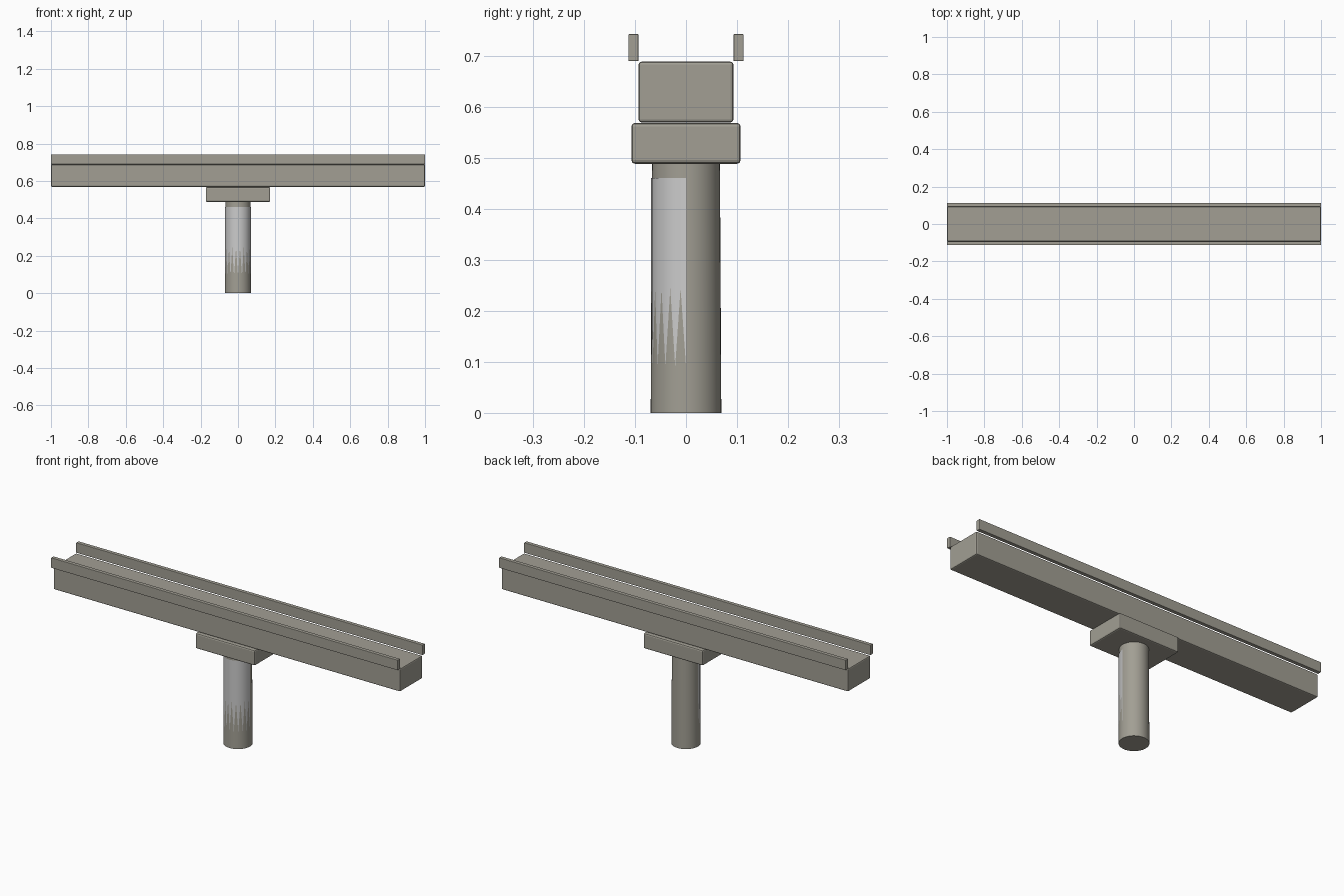
import bpy, bmesh, math

cube = bpy.data.objects.get("Cube")
if cube:
    bpy.data.objects.remove(cube, do_unlink=True)


def material(name, rgb):
    m = bpy.data.materials.new(name)
    m.use_nodes = True
    m.diffuse_color = (*rgb, 1)
    m.node_tree.nodes["Principled BSDF"].inputs["Base Color"].default_value = (*rgb, 1)
    return m


concrete = material("concrete", (0.36, 0.345, 0.295))
pale_grey = material("pale grey", (0.6, 0.6, 0.6))


def add_object(name, bm, mat):
    mesh = bpy.data.meshes.new(name)
    bm.to_mesh(mesh)
    bm.free()
    mesh.materials.append(mat)
    ob = bpy.data.objects.new(name, mesh)
    bpy.context.collection.objects.link(ob)
    return ob


def smooth(ob):
    bpy.ops.object.select_all(action="DESELECT")
    ob.select_set(True)
    bpy.context.view_layer.objects.active = ob
    bpy.ops.object.shade_smooth_by_angle(angle=math.radians(35))


def block(name, low, high, bevel):
    """Box between two corners with softened edges."""
    bm = bmesh.new()
    bmesh.ops.create_cube(bm, size=1)
    for v in bm.verts:
        v.co = [(a + b) / 2 + c * (b - a) for a, b, c in zip(low, high, v.co)]
    ob = add_object(name, bm, concrete)
    mod = ob.modifiers.new("Soft edges", "BEVEL")
    mod.width = bevel
    mod.segments = 2
    return ob


# Deck beam and the cap it rests on
block("deck_beam", (-1, -0.093, 0.569), (1, 0.093, 0.688), 0.006)
block("pier_cap", (-0.172, -0.107, 0.488), (0.172, 0.107, 0.568), 0.007)

# Parapets along both edges of the deck
for side, y in (("right", -0.103), ("left", 0.103)):
    block("parapet_" + side, (-1, y - 0.01, 0.689), (1, y + 0.01, 0.742), 0.002)

# Tapered pier column
bm = bmesh.new()
bmesh.ops.create_cone(bm, cap_ends=True, segments=40, radius1=0.0692,
                      radius2=0.0665, depth=0.49)
bmesh.ops.translate(bm, verts=bm.verts, vec=(0, 0, 0.245))
smooth(add_object("pier_column", bm, concrete))

# Pale half-round facing on the front of the column
bm = bmesh.new()
SIDES, RADIUS = 10, 0.0687
rows = []
for i in range(SIDES + 1):
    a = math.pi * (1 + i / SIDES)
    x, y = RADIUS * math.cos(a), RADIUS * math.sin(a)
    rows.append([bm.verts.new((x, y, z)) for z in (0.03, 0.46)])
for (a, b), (c, d) in zip(rows, rows[1:]):
    bm.faces.new((a, c, d, b))
smooth(add_object("column_facing", bm, pale_grey))
